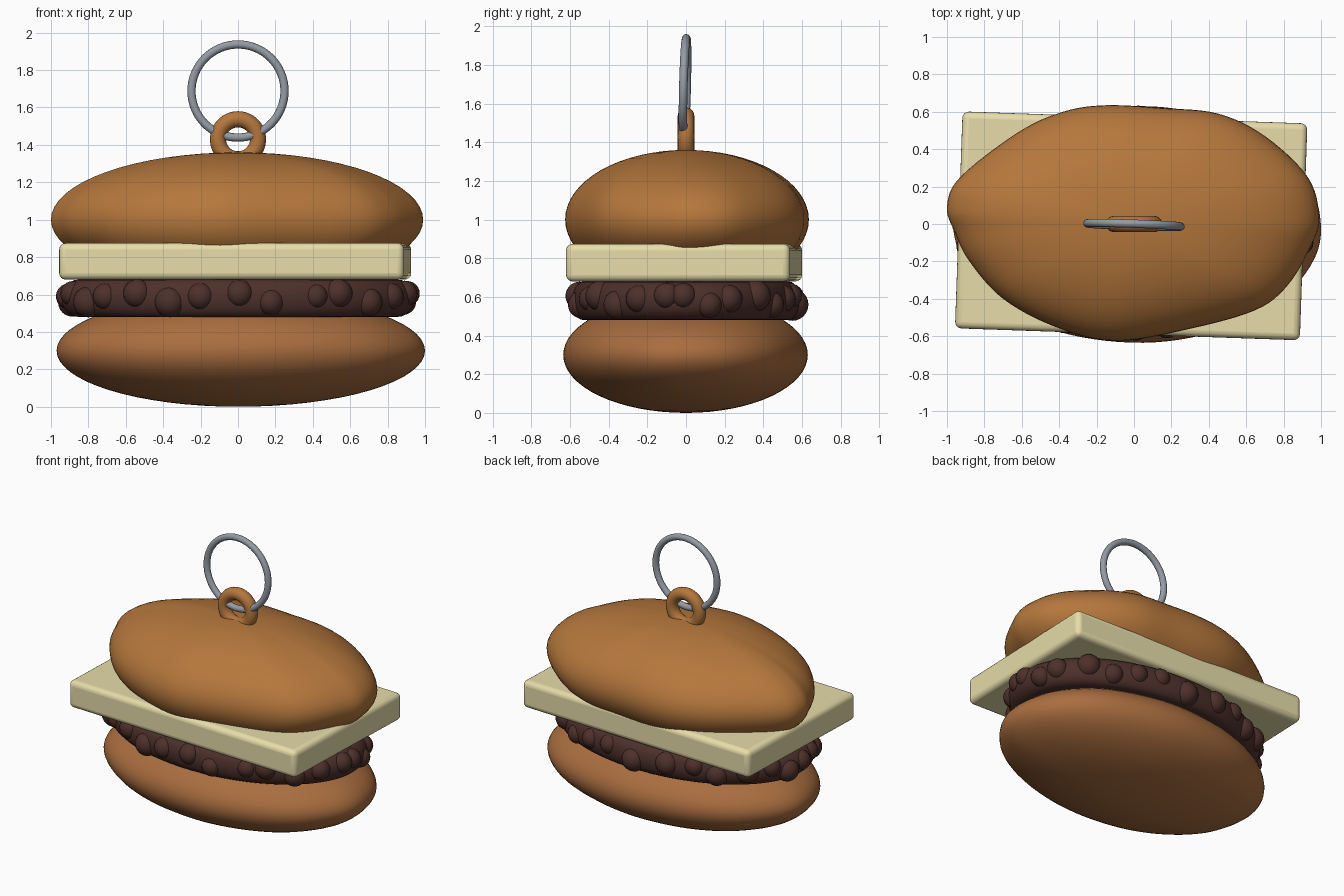
import bpy, bmesh, random
from math import sin, cos, pi, radians
from mathutils import Vector

if "Cube" in bpy.data.objects:
    bpy.data.objects.remove(bpy.data.objects["Cube"])

random.seed(4)


def material(name, rgb):
    m = bpy.data.materials.new(name)
    m.diffuse_color = (*rgb, 1)
    m.use_nodes = True
    m.node_tree.nodes["Principled BSDF"].inputs["Base Color"].default_value = m.diffuse_color
    return m


CRUST = material("crust", (0.46, 0.185, 0.045))
BASE = material("base_crust", (0.40, 0.155, 0.05))
MEAT = material("meat", (0.075, 0.030, 0.024))
CHEESE = material("cheese", (0.80, 0.72, 0.40))
STEEL = material("steel", (0.30, 0.33, 0.37))


def finish(obj, name, mat):
    obj.name = name
    obj.data.materials.append(mat)
    for p in obj.data.polygons:
        p.use_smooth = True
    return obj


def closed_spline(pts, steps=6):
    """Smooth closed Catmull-Rom outline through a few points."""
    out, n = [], len(pts)
    for i in range(n):
        a, b, c, d = (Vector(pts[(i + k) % n]) for k in (-1, 0, 1, 2))
        for s in range(steps):
            t = s / steps
            out.append(0.5 * (2 * b + (c - a) * t + (2 * a - 5 * b + 4 * c - d) * t ** 2
                              + (3 * b - a - 3 * c + d) * t ** 3))
    return out


def loft(name, outline, profile, z_low, z_high, mat):
    """Stack scaled copies of an outline; profile is (scale, z), poles closed."""
    bm = bmesh.new()
    rings = [[bm.verts.new((p[0] * s, p[1] * s, z)) for p in outline] for s, z in profile]
    n = len(outline)
    for lo, hi in zip(rings, rings[1:]):
        for i in range(n):
            j = (i + 1) % n
            bm.faces.new((lo[i], lo[j], hi[j], hi[i]))
    for ring, z in ((rings[0], z_low), (rings[-1], z_high)):
        pole = bm.verts.new((0, 0, z))
        for i in range(n):
            bm.faces.new((ring[i], ring[(i + 1) % n], pole))
    bmesh.ops.recalc_face_normals(bm, faces=bm.faces)
    me = bpy.data.meshes.new(name)
    bm.to_mesh(me)
    bm.free()
    obj = bpy.data.objects.new(name, me)
    bpy.context.collection.objects.link(obj)
    return finish(obj, name, mat)


def bun(name, outline, z, h, mat):
    lats = [-pi / 2 + pi * k / 32 for k in range(1, 32)]
    loft(name, outline, [(cos(a), z + h * sin(a)) for a in lats], z - h, z + h, mat)


# Buns
top_outline = closed_spline([
    (0.99, 0.03), (0.93, 0.25), (0.70, 0.47), (0.45, 0.59), (0.15, 0.62), (-0.15, 0.635),
    (-0.38, 0.60), (-0.62, 0.49), (-0.93, 0.25), (-1.0, 0.09), (-0.96, -0.04),
    (-0.88, -0.20), (-0.70, -0.40), (-0.42, -0.55), (-0.10, -0.625), (0.30, -0.56),
    (0.65, -0.46), (0.82, -0.33), (0.94, -0.13)])
base_outline = closed_spline([
    (1.0, -0.02), (0.93, 0.24), (0.72, 0.45), (0.40, 0.58), (0.05, 0.63), (-0.35, 0.585),
    (-0.68, 0.45), (-0.90, 0.24), (-0.97, 0.02), (-0.89, -0.25), (-0.66, -0.46),
    (-0.35, -0.59), (0.05, -0.635), (0.42, -0.58), (0.74, -0.44), (0.94, -0.23)])
bun("bottom_bun", base_outline, 0.30, 0.30, BASE)
bun("top_bun", top_outline, 1.0, 0.36, CRUST)

# Patty: rounded disc with lumps around the rim
ellipse = [(0.945 * cos(2 * pi * i / 96), 0.59 * sin(2 * pi * i / 96)) for i in range(96)]
rim = [(0.90 + 0.10 * cos(a), 0.58 + 0.10 * sin(a))
       for a in (-pi / 2 + pi * k / 12 for k in range(13))]
loft("patty", ellipse, rim, 0.48, 0.68, MEAT)

bm = bmesh.new()
COUNT = 28
for i in range(COUNT):
    a = 2 * pi * (i + random.uniform(-0.2, 0.2)) / COUNT
    r = random.uniform(0.065, 0.085)
    new = bmesh.ops.create_uvsphere(bm, u_segments=20, v_segments=12, radius=r)["verts"]
    z = 0.58 + (0.025, -0.02, 0.01)[i % 3]
    bmesh.ops.translate(bm, verts=new, vec=(0.905 * cos(a), 0.55 * sin(a), z))
me = bpy.data.meshes.new("patty_lumps")
bm.to_mesh(me)
bm.free()
lumps = bpy.data.objects.new("patty_lumps", me)
bpy.context.collection.objects.link(lumps)
finish(lumps, "patty_lumps", MEAT)

# Cheese slab, turned slightly
bpy.ops.mesh.primitive_cube_add(size=1, location=(-0.015, -0.01, 0.777),
                                rotation=(0, 0, radians(-2)))
slab = bpy.context.object
slab.scale = (1.845, 1.16, 0.195)
bpy.ops.object.transform_apply(location=False, rotation=False, scale=True)
bev = slab.modifiers.new("bevel", "BEVEL")
bev.width, bev.segments = 0.035, 4
finish(slab, "cheese_slice", CHEESE)
bpy.ops.object.shade_smooth_by_angle()


# Hanging loop and split ring
def ring(name, loc, rot, major, minor, mat):
    bpy.ops.mesh.primitive_torus_add(location=loc, rotation=rot, major_radius=major,
                                     minor_radius=minor, major_segments=64, minor_segments=20)
    finish(bpy.context.object, name, mat)


ring("hanging_loop", (0, 0, 1.43), (pi / 2, 0, 0), 0.107, 0.043, CRUST)
ring("key_ring", (0, -0.005, 1.688), (radians(88.5), 0, radians(-2)), 0.249, 0.022, STEEL)
